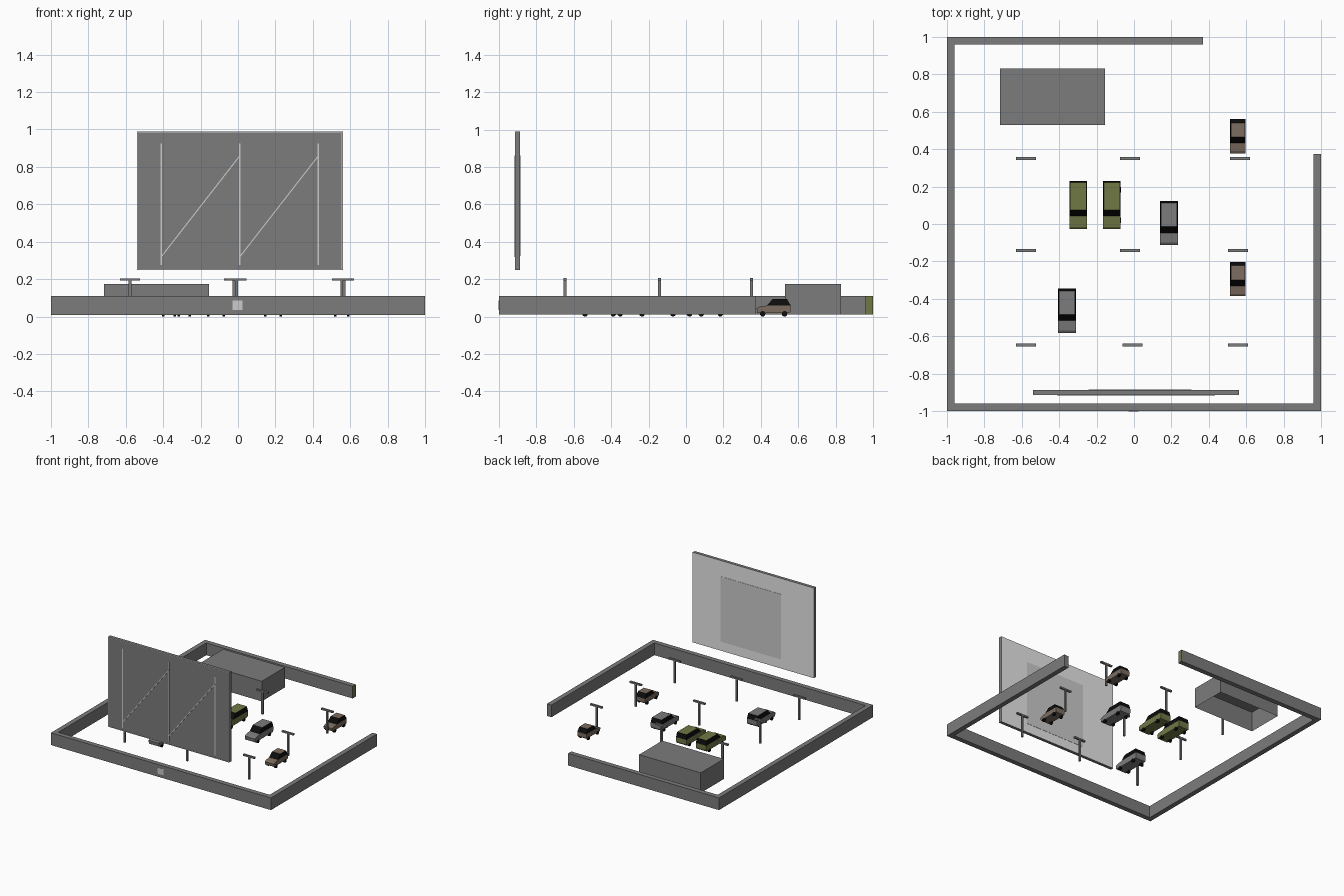
import bpy, bmesh
from math import radians, atan2, hypot
from mathutils import Matrix, Vector

cube = bpy.data.objects.get("Cube")
if cube:
    bpy.data.objects.remove(cube)


def material(name, rgb):
    m = bpy.data.materials.new(name)
    m.use_nodes = True
    m.diffuse_color = (*rgb, 1)
    bsdf = next(n for n in m.node_tree.nodes if n.type == 'BSDF_PRINCIPLED')
    bsdf.inputs["Base Color"].default_value = (*rgb, 1)
    return m


GREY = material("concrete grey", (0.2, 0.2, 0.2))
WHITE = material("screen white", (0.8, 0.8, 0.8))
PALE = material("pale grey", (0.6, 0.6, 0.6))
GREEN = material("olive green", (0.16, 0.19, 0.06))
BROWN = material("dusty brown", (0.2, 0.15, 0.115))
BLACK = material("black", (0.004, 0.004, 0.004))


def finish(name, bm, mats):
    bmesh.ops.recalc_face_normals(bm, faces=bm.faces)
    mesh = bpy.data.meshes.new(name)
    bm.to_mesh(mesh)
    bm.free()
    for m in mats:
        mesh.materials.append(m)
    ob = bpy.data.objects.new(name, mesh)
    bpy.context.collection.objects.link(ob)
    return ob


def add_box(bm, x, y, z):
    """Box from (low, high) ranges on each axis."""
    centre = Vector([(a + b) / 2 for a, b in (x, y, z)])
    size = [b - a for a, b in (x, y, z)]
    mat = Matrix.Translation(centre) @ Matrix.Diagonal((*size, 1))
    return bmesh.ops.create_cube(bm, size=1, matrix=mat)["verts"]


def box(name, x, y, z, mat, face_rule=None, extra=None):
    bm = bmesh.new()
    add_box(bm, x, y, z)
    bm.normal_update()
    if face_rule:
        for f in bm.faces:
            f.material_index = int(face_rule(f.normal))
    return finish(name, bm, [mat] + ([extra] if extra else []))


# Perimeter walls, with an entrance gap at the back corner
WALL = (0.01, 0.11)
box("left_side_wall", (-1, -0.96), (-0.96, 0.96), WALL, GREY)
box("front_wall", (-1, 1), (-1, -0.96), WALL, GREY)
box("right_side_wall", (0.96, 1), (-0.96, 0.375), WALL, GREY)
box("back_wall", (-1, 0.37), (0.96, 1), WALL, GREY, lambda n: n.x > 0.5, GREEN)
box("wall_plate", (-0.03, 0.025), (-1.002, -0.999), (0.035, 0.085), PALE)

# Service building, open underneath
bm = bmesh.new()
add_box(bm, (-0.715, -0.155), (0.53, 0.83), (0.01, 0.175))
bm.normal_update()
bmesh.ops.delete(bm, geom=[f for f in bm.faces if f.normal.z < -0.5], context='FACES')
finish("service_building", bm, [GREY])

# Screen: grey panel with a white viewing side
box("screen_panel", (-0.54, 0.56), (-0.912, -0.887), (0.25, 0.99), GREY,
    lambda n: n.y > 0.5, WHITE)
box("screen_picture_area", (-0.243, 0.307), (-0.888, -0.885), (0.325, 0.86), PALE)

# Pale rim around the front of the screen
bm = bmesh.new()
RIM_Y = (-0.9135, -0.911)
for x in ((-0.54, -0.534), (0.554, 0.56)):
    add_box(bm, x, RIM_Y, (0.25, 0.99))
for z in ((0.25, 0.255), (0.985, 0.99)):
    add_box(bm, (-0.534, 0.554), RIM_Y, z)
finish("screen_rim", bm, [PALE])

# Uprights and diagonal braces on the front of the screen
bm = bmesh.new()
STRUTS = (-0.41, 0.01, 0.43)
for x in STRUTS:
    add_box(bm, (x - 0.004, x + 0.004), (-0.914, -0.911), (0.275, 0.925))
for x0, x1 in zip(STRUTS, STRUTS[1:]):
    dx, dz = x1 - x0, 0.54
    half = hypot(dx, dz) / 2
    verts = add_box(bm, (-half, half), (-0.917, -0.911), (-0.003, 0.003))
    turn = Matrix.Translation(((x0 + x1) / 2, 0, 0.59)) @ Matrix.Rotation(-atan2(dz, dx), 4, 'Y')
    bmesh.ops.transform(bm, matrix=turn, verts=verts)
finish("screen_braces", bm, [PALE])

# Speaker posts in three rows
ROWS = {0.35: (-0.577, -0.022, 0.567),
        -0.142: (-0.577, -0.022, 0.555),
        -0.647: (-0.577, -0.008, 0.555)}
for y, xs in ROWS.items():
    for x in xs:
        bm = bmesh.new()
        add_box(bm, (x - 0.007, x + 0.007), (y - 0.007, y + 0.007), (0.01, 0.192))
        add_box(bm, (x - 0.053, x + 0.053), (y - 0.008, y + 0.008), (0.192, 0.205))
        finish("speaker_post", bm, [GREY])


def loft(bm, x, half_low, half_high, low, high, z_low, z_high):
    """Tapered box: low and high are y ranges of its base and top."""
    verts = add_box(bm, (-1, 1), (0, 1), (0, 1))
    for v in verts:
        top = v.co.z > 0.5
        span = high if top else low
        v.co = (x + v.co.x * (half_high if top else half_low),
                span[1] if v.co.y > 0.5 else span[0],
                z_high if top else z_low)
    return {f for v in verts for f in v.link_faces}


def car(name, x, y0, y1, half, paint, scuttle, roof_front, roof_rear, roof_half, height):
    """Car facing -y; cabin positions are measured back from its nose."""
    length = y1 - y0
    belt = height * 0.63
    # Lower body from a side profile
    bm = bmesh.new()
    profile = [(0.004, 0.02), (0, belt * 0.75), (0.012, belt * 0.88), (scuttle, belt),
               (length, belt), (length, belt * 0.5), (length - 0.006, 0.02)]
    face = bm.faces.new([bm.verts.new((x - half, y0 + y, z)) for y, z in profile])
    ext = bmesh.ops.extrude_face_region(bm, geom=[face])
    bmesh.ops.translate(bm, vec=(2 * half, 0, 0),
                        verts=[g for g in ext["geom"] if isinstance(g, bmesh.types.BMVert)])
    # Cabin with black glass all round and a painted roof
    glass = loft(bm, x, half, roof_half, (y0 + scuttle, y1),
                 (y0 + roof_front, y0 + roof_rear), belt, height)
    bm.normal_update()
    for f in glass:
        if abs(f.normal.z) < 0.9:
            f.material_index = 1
    finish(name + "_body", bm, [paint, BLACK])
    # Wheels
    bm = bmesh.new()
    for side in (-1, 1):
        for y in (y0 + length * 0.18, y1 - length * 0.18):
            at = Matrix.Translation((x + side * (half - 0.006), y, 0.015))
            bmesh.ops.create_cone(bm, cap_ends=True, segments=12, radius1=0.015,
                                  radius2=0.015, depth=0.014,
                                  matrix=at @ Matrix.Rotation(radians(90), 4, 'Y'))
    finish(name + "_wheels", bm, [BLACK])


# Parked cars: small hatchbacks, saloons and long wagons
for y in (0.377, -0.385):
    car("small_car", 0.555, y, y + 0.183, 0.041, BROWN, 0.055, 0.087, 0.162, 0.037, 0.094)
for x, y in ((0.187, -0.112), (-0.358, -0.582)):
    car("saloon_car", x, y, y + 0.236, 0.047, GREY, 0.065, 0.098, 0.225, 0.043, 0.105)
for x in (-0.298, -0.118):
    car("wagon_car", x, -0.027, 0.23, 0.047, GREEN, 0.07, 0.103, 0.25, 0.043, 0.108)
